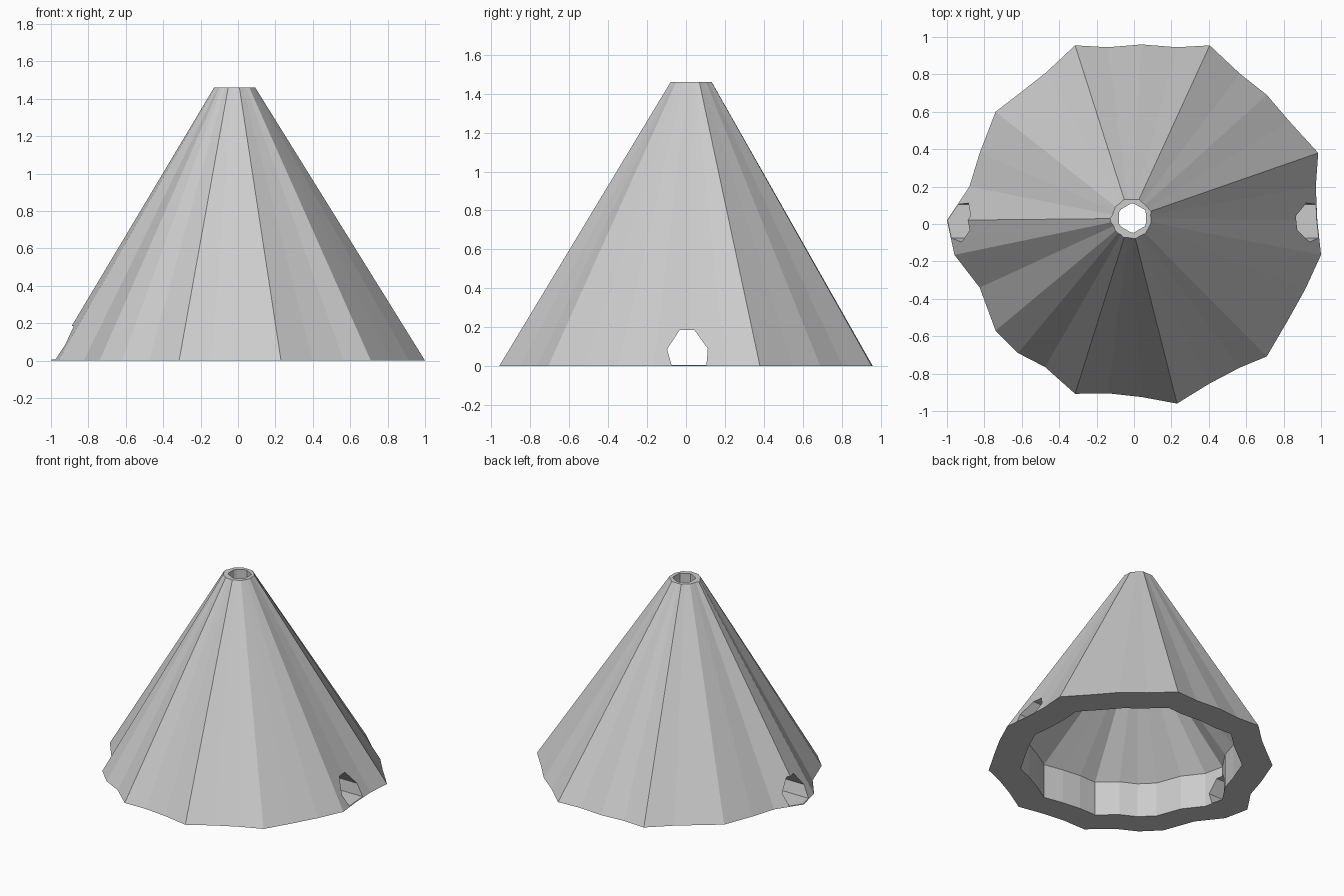
import bpy, bmesh
from math import atan2, cos, sin, pi

if "Cube" in bpy.data.objects:
    bpy.data.objects.remove(bpy.data.objects["Cube"])

CENTRE = (-0.02, 0.03)
FLUE = (-0.008, 0.032)

# Wavy base outline of the cone, counter-clockwise from the right
OUTLINE = [(.985, .38), (.83, .55), (.71, .69), (.565, .805), (.405, .955), (.23, .945),
           (.04, .96), (-.14, .945), (-.315, .955), (-.47, .81), (-.61, .70), (-.74, .60),
           (-.825, .38), (-.88, .20), (-1.0, .02), (-.96, -.165), (-.825, -.34),
           (-.74, -.57), (-.62, -.69), (-.475, -.765), (-.315, -.908), (-.14, -.905),
           (.04, -.925), (.23, -.96), (.40, -.855), (.565, -.768), (.71, -.708),
           (.82, -.52), (.915, -.35), (1.0, -.165), (.98, .02), (.972, .20)]


def scaled(s, z, c=CENTRE):
    return [(c[0] + (x - c[0]) * s, c[1] + (y - c[1]) * s, z) for x, y in OUTLINE]


def hexagon(radius, z):
    pts = []
    for x, y in OUTLINE:
        a = atan2(y - CENTRE[1], x - CENTRE[0])
        r = radius * cos(pi / 6) / cos((a - pi / 6) % (pi / 3) - pi / 6)
        pts.append((FLUE[0] + r * cos(a), FLUE[1] + r * sin(a), z))
    return pts


def mesh_object(name, rings, cyclic):
    bm = bmesh.new()
    loops = [[bm.verts.new(p) for p in ring] for ring in rings]
    n = len(loops[0])
    pairs = list(zip(loops, loops[1:] + loops[:1])) if cyclic else list(zip(loops, loops[1:]))
    for a, b in pairs:
        for i in range(n):
            j = (i + 1) % n
            bm.faces.new((a[i], a[j], b[j], b[i]))
    if not cyclic:
        bm.faces.new(loops[0])
        bm.faces.new(loops[-1])
    bmesh.ops.recalc_face_normals(bm, faces=bm.faces)
    me = bpy.data.meshes.new(name)
    bm.to_mesh(me)
    bm.free()
    ob = bpy.data.objects.new(name, me)
    bpy.context.collection.objects.link(ob)
    return ob


# Hollow cone shell: outer slope, top rim, straight flue, chamber roof, chamber wall, base ring
shell = mesh_object("cone_shell", [
    scaled(1.0, 0), scaled(0.11, 1.46), hexagon(0.082, 1.46), hexagon(0.082, 0.95),
    scaled(0.78, 0.26, (0, 0)), scaled(0.78, 0, (0, 0))], True)

# Tunnel cutter for the two opposite side openings
PORT = [(-.074, .005), (.105, .005), (.112, .09), (.044, .185), (-.033, .185), (-.097, .087)]
cutter = mesh_object("opening_cutter", [[(x, y, z) for y, z in PORT] for x in (-1.3, 1.3)], False)
cutter.hide_render = True
cutter.display_type = 'WIRE'

cut = shell.modifiers.new("side_openings", 'BOOLEAN')
cut.operation = 'DIFFERENCE'
cut.solver = 'EXACT'
cut.object = cutter
